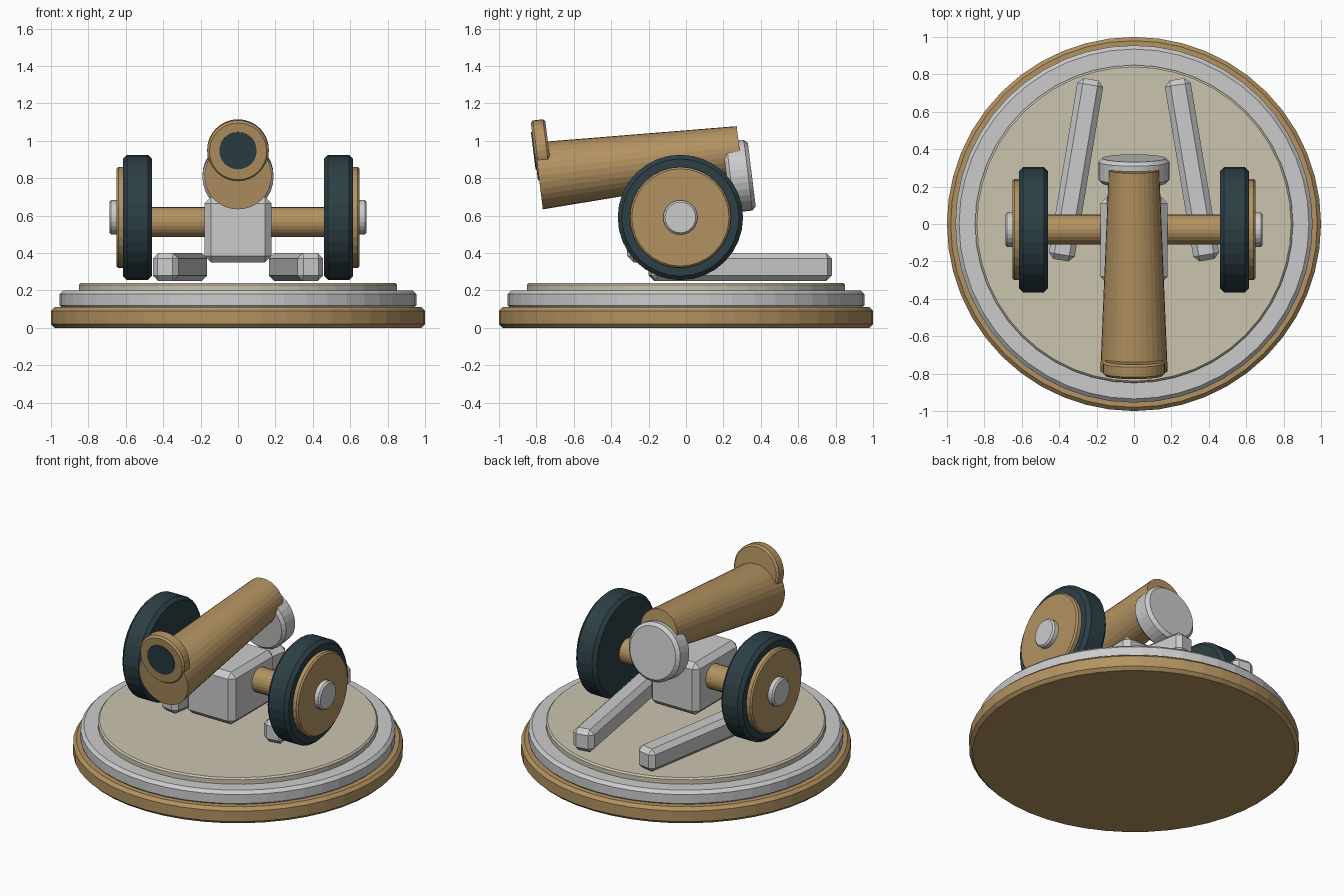
import bpy
from math import radians

if "Cube" in bpy.data.objects:
    bpy.data.objects.remove(bpy.data.objects["Cube"])


def material(name, rgb):
    m = bpy.data.materials.new(name)
    m.diffuse_color = (*rgb, 1)
    m.use_nodes = True
    m.node_tree.nodes["Principled BSDF"].inputs["Base Color"].default_value = m.diffuse_color
    return m


BRASS = material("brass", (0.45, 0.29, 0.12))
DARK = material("dark", (0.025, 0.05, 0.06))
CREAM = material("cream", (0.60, 0.55, 0.43))


def finish(name, bevel, mat):
    ob = bpy.context.object
    ob.name = name
    if bevel:
        b = ob.modifiers.new("bevel", 'BEVEL')
        b.width = bevel
        b.segments = 1
        b.limit_method = 'ANGLE'
    if mat:
        ob.data.materials.append(mat)
    return ob


def cylinder(name, r, depth, loc, rot=(0, 0, 0), bevel=0.0, mat=None, sides=32, r2=None):
    bpy.ops.mesh.primitive_cone_add(vertices=sides, radius1=r, radius2=r if r2 is None else r2,
                                    depth=depth, location=loc, rotation=rot)
    return finish(name, bevel, mat)


def box(name, size, loc, rot=(0, 0, 0), bevel=0.0, mat=None):
    bpy.ops.mesh.primitive_cube_add(size=1, location=loc, rotation=rot)
    ob = bpy.context.object
    ob.scale = size
    bpy.ops.object.transform_apply(location=False, rotation=False, scale=True)
    return finish(name, bevel, mat)


# Stepped round base
cylinder("base_bottom", 1.0, 0.11, (0, 0, 0.055), bevel=0.02, mat=BRASS, sides=48)
cylinder("base_middle", 0.955, 0.10, (0, 0, 0.15), bevel=0.02, sides=48)
cylinder("base_top", 0.85, 0.05, (0, 0, 0.215), bevel=0.01, mat=CREAM, sides=48)

# Carriage block and axle
box("carriage_block", (0.36, 0.46, 0.35), (0, -0.085, 0.525), bevel=0.035)
ACROSS = (0, radians(90), 0)
cylinder("axle", 0.08, 1.1, (0, -0.03, 0.565), ACROSS, mat=BRASS, sides=24)

# Wheels and trail beams on both sides
for side, s in (("left", -1), ("right", 1)):
    y, z = -0.03, 0.59
    cylinder(f"{side}_tyre", 0.335, 0.155, (s * 0.5375, y, z), ACROSS, 0.022, DARK)
    cylinder(f"{side}_wheel_disc", 0.27, 0.13, (s * 0.585, y, z), ACROSS, 0.01, BRASS)
    cylinder(f"{side}_hub_cap", 0.092, 0.10, (s * 0.638, y, z), ACROSS, 0.01, sides=24)
    box(f"{side}_trail", (0.14, 0.98, 0.15), (s * 0.31, 0.29, 0.325),
        (0, 0, radians(s * 9.5)), 0.03)

# Tapered barrel, local z running from muzzle to breech
TILT = (radians(-83), 0, 0)
cylinder("barrel", 0.18, 1.083, (0, -0.25, 0.878), TILT, 0, BRASS, r2=0.135)
cylinder("muzzle_ring", 0.165, 0.078, (0, -0.772, 0.948), TILT, 0.012, BRASS)
cylinder("bore", 0.10, 0.06, (0, -0.787, 0.95), TILT, 0, DARK, sides=24)
cylinder("breech", 0.19, 0.135, (0, 0.285, 0.81), TILT, 0.02)
